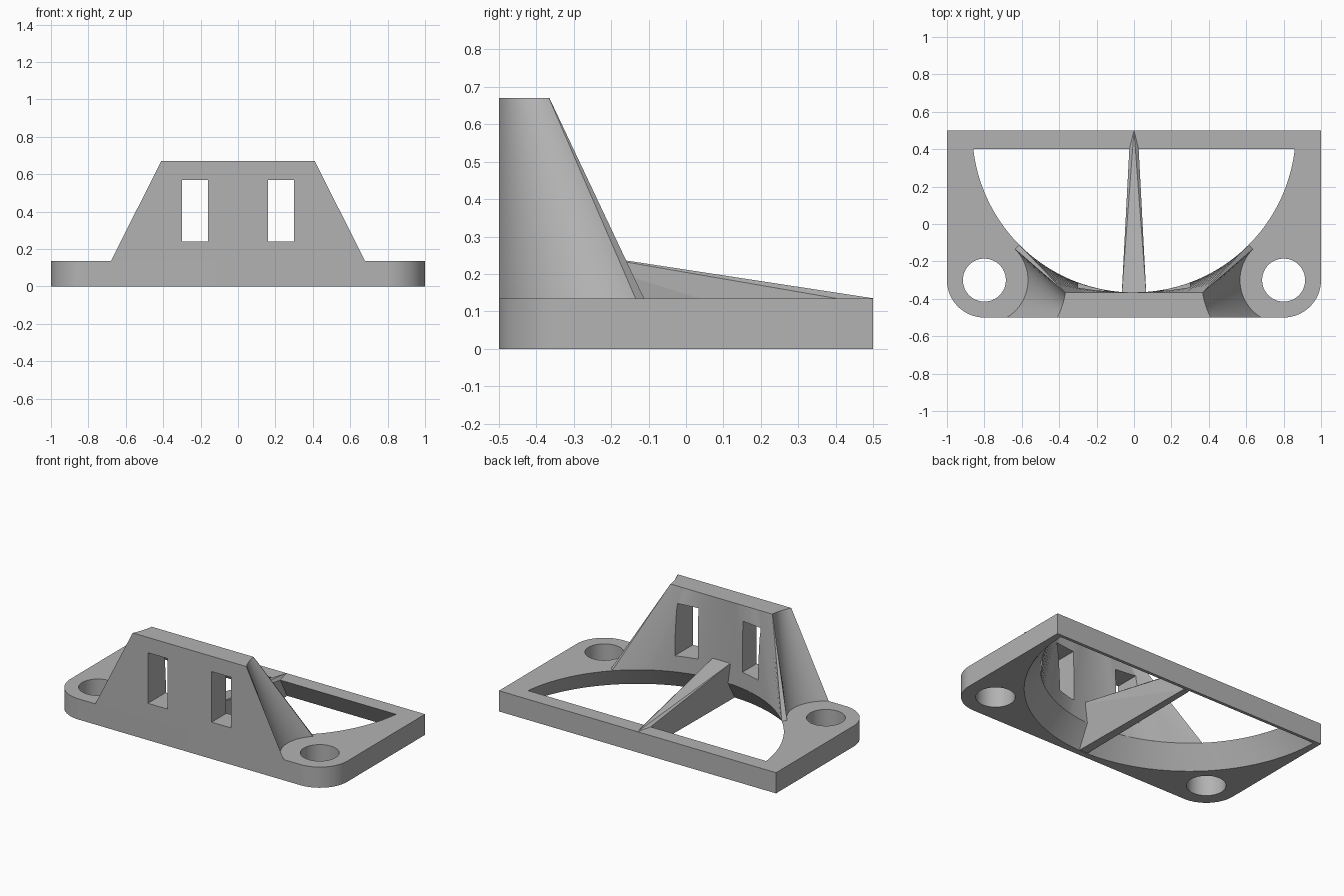
import bpy, bmesh
from math import sin, cos, asin, radians, pi, hypot, atan2

if "Cube" in bpy.data.objects:
    bpy.data.objects.remove(bpy.data.objects["Cube"], do_unlink=True)

PLATE_Z, TOWER_Z = 0.135, 0.67
HOLE_X, HOLE_Y = 0.8, -0.3
RING_Y, RING_R = 0.5, 0.866

grey = bpy.data.materials.new("light_grey")
grey.use_nodes = True
grey.diffuse_color = (0.45, 0.45, 0.45, 1)
grey.node_tree.nodes["Principled BSDF"].inputs["Base Color"].default_value = grey.diffuse_color


def arc(cx, cy, r, a0, a1, n):
    """Points on an arc, angles in radians."""
    return [(cx + r * cos(a0 + (a1 - a0) * i / n),
             cy + r * sin(a0 + (a1 - a0) * i / n)) for i in range(n + 1)]


def finish(name, bm):
    bmesh.ops.recalc_face_normals(bm, faces=bm.faces)
    mesh = bpy.data.meshes.new(name)
    bm.to_mesh(mesh)
    bm.free()
    mesh.materials.append(grey)
    obj = bpy.data.objects.new(name, mesh)
    bpy.context.collection.objects.link(obj)
    return obj


def loft(name, low, z0, high, z1):
    """Solid ruled between two outlines with equal point counts."""
    bm = bmesh.new()
    a = [bm.verts.new((x, y, z0)) for x, y in low]
    b = [bm.verts.new((x, y, z1)) for x, y in high]
    bm.faces.new(a)
    bm.faces.new(b)
    for i in range(len(a)):
        j = (i + 1) % len(a)
        bm.faces.new((a[i], a[j], b[j], b[i]))
    return finish(name, bm)


def select(obj):
    bpy.ops.object.select_all(action='DESELECT')
    obj.select_set(True)
    bpy.context.view_layer.objects.active = obj


def cut(obj, cutter):
    mod = obj.modifiers.new("cut", 'BOOLEAN')
    mod.operation, mod.solver, mod.object = 'DIFFERENCE', 'EXACT', cutter
    select(obj)
    bpy.ops.object.modifier_apply(modifier=mod.name)
    bpy.data.objects.remove(cutter, do_unlink=True)


def smooth(obj):
    select(obj)
    bpy.ops.object.shade_smooth_by_angle(angle=radians(25))


# Base plate with rounded front corners
outline = (arc(-HOLE_X, HOLE_Y, 0.2, pi, 1.5 * pi, 16)
           + arc(HOLE_X, HOLE_Y, 0.2, 1.5 * pi, 2 * pi, 16)
           + [(1, 0.5), (-1, 0.5)])
plate = loft("base_plate", outline, 0, outline, PLATE_Z)


# Half-round opening that flares towards the underside
def opening(z):
    t = 1 - z / PLATE_Z
    r, back = RING_R + 0.094 * t, 0.4 + 0.08 * t
    a = asin((back - RING_Y) / r)
    return arc(0, RING_Y, r, -pi - a, a, 96)


cut(plate, loft("opening_cutter", opening(-0.02), -0.02, opening(0.16), 0.16))

# Screw holes
for side in (-1, 1):
    ring = arc(side * HOLE_X, HOLE_Y, 0.115, 0, 2 * pi, 48)[:-1]
    cut(plate, loft("hole_cutter", ring, -0.1, ring, 0.3))
smooth(plate)


# Tower: flat front, flared sides around the holes, curved inner wall
def tower_section(front_x, inner, a0, a1, r):
    right = arc(HOLE_X, HOLE_Y, r, a0, a1, 24)
    left = [(-x, y) for x, y in reversed(right)]
    return right + inner + left


def side_arc(front, end_angle):
    dx, dy = front - HOLE_X, -0.5 - HOLE_Y
    return atan2(dy, dx) + 2 * pi, end_angle, hypot(dx, dy)


N = 48
low_inner = arc(0, RING_Y, RING_R, -pi / 4, -3 * pi / 4, N)
high_inner = [(0.368 - 0.736 * i / N, -0.365) for i in range(N + 1)]
low = tower_section(0.68, low_inner, *side_arc(0.68, radians(135)))
high = tower_section(0.41, high_inner, *side_arc(0.41, radians(188.7)))
tower = loft("tower", low, PLATE_Z, high, TOWER_Z)

# Two upright slots through the tower
for side in (-1, 1):
    slot = [(side * x, y) for x, y in ((0.16, -0.7), (0.3, -0.7), (0.3, 0.2), (0.16, 0.2))]
    cut(tower, loft("slot_cutter", slot, 0.24, slot, 0.57))
smooth(tower)

# Tapered rib from the tower to the back bar
bm = bmesh.new()
half = [(0.067, -0.4, 0.27), (0.065, -0.37, 0.268), (0.03, -0.455, 0),
        (0.025, 0.4, PLATE_Z), (0.02, 0.47, 0)]
for x, y, z in half:
    for side in (-1, 1):
        bm.verts.new((side * x, y, z))
bm.verts.new((0, 0.5, PLATE_Z))
bmesh.ops.convex_hull(bm, input=bm.verts)
finish("centre_rib", bm)
